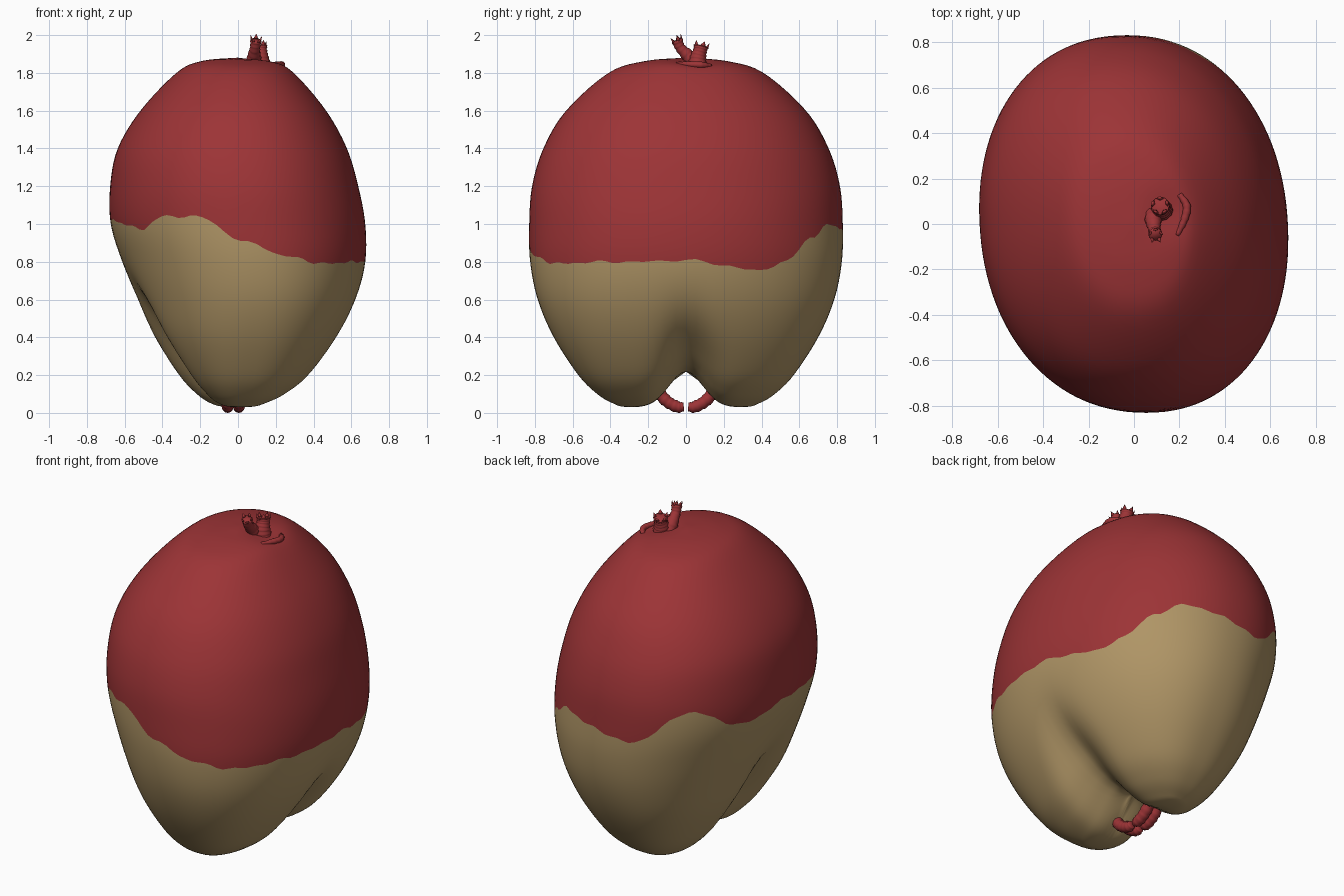
import bpy, bmesh, math
from mathutils import Vector

if "Cube" in bpy.data.objects:
    bpy.data.objects.remove(bpy.data.objects["Cube"])


def material(name, rgb):
    m = bpy.data.materials.new(name)
    m.diffuse_color = (*rgb, 1)
    m.use_nodes = True
    m.node_tree.nodes["Principled BSDF"].inputs["Base Color"].default_value = m.diffuse_color
    return m


RED = material("deep red", (0.335, 0.034, 0.037))
TAN = material("dull tan", (0.43, 0.30, 0.132))


def finish(bm, name, mats):
    bmesh.ops.recalc_face_normals(bm, faces=bm.faces)
    me = bpy.data.meshes.new(name)
    bm.to_mesh(me)
    bm.free()
    for m in mats:
        me.materials.append(m)
    for p in me.polygons:
        p.use_smooth = True
    ob = bpy.data.objects.new(name, me)
    bpy.context.collection.objects.link(ob)
    return ob


def catmull(pts, s):
    """Smooth interpolation through a list of vectors, s in index units."""
    n = len(pts) - 1
    i = min(int(s), n - 1)
    t = s - i
    p1, p2 = Vector(pts[i]), Vector(pts[i + 1])
    p0 = Vector(pts[i - 1]) if i else p1 * 2 - p2
    p3 = Vector(pts[i + 2]) if i + 2 <= n else p2 * 2 - p1
    return 0.5 * (2 * p1 + (p2 - p0) * t + (2 * p0 - 5 * p1 + 4 * p2 - p3) * t * t
                  + (3 * p1 - p0 - 3 * p2 + p3) * t ** 3)


# Body levels from top to bottom: height, centre x, half width x, half width y
LEVELS = [(1.882, 0, 0, 0), (1.862, -.005, .19, .22), (1.80, -.015, .31, .41),
          (1.6, -.025, .49, .635), (1.4, -.03, .605, .755), (1.2, -.02, .655, .815),
          (1.0, 0, .672, .83), (.8, .03, .642, .825), (.6, .045, .578, .785),
          (.4, .04, .485, .70), (.2, .03, .35, .57), (.1, .015, .245, .47),
          (.05, 0, .16, .385), (.03, 0, .09, .30), (.03, 0, 0, 0)]

# Colour border: azimuth in degrees, height
BORDER = [(0, .81), (14, .78), (26, .75), (38, .80), (52, .93), (65, 1.0), (82, .97),
          (102, .93), (129, 1.13), (157, .99), (180, 1.03), (205, 1.0), (217, .97), (232, 1.04),
          (250, 1.04), (270, .9), (285, .83), (305, .79), (330, .8), (345, .8), (360, .81)]


def border(az):
    for (a0, z0), (a1, z1) in zip(BORDER, BORDER[1:]):
        if az <= a1:
            t = (az - a0) / (a1 - a0)
            t = t * t * (3 - 2 * t)
            wobble = .005 * math.sin(math.radians(az * 31)) + .004 * math.sin(math.radians(az * 19))
            return z0 + (z1 - z0) * t + wobble


def border_param(z):
    lo, hi = 3.0, 11.0
    for _ in range(30):
        mid = (lo + hi) / 2
        if catmull(LEVELS, mid).x > z:
            lo = mid
        else:
            hi = mid
    return lo


def bell(v, w):
    return math.exp(-(v / w) ** 2)


def body_point(s, az):
    z, cx, a, b = catmull(LEVELS, s)
    c, d = math.cos(az), math.sin(az)
    low = max(0, 1 - z / .8) ** 1.5
    e = 2 / (2.12 + .5 * low)
    x = a * math.copysign(abs(c) ** e, c)
    y = b * math.copysign(abs(d) ** e, d)
    # creases on both sides, running down into the notch
    if x < 0:
        x *= 1 - .30 * bell(y + .12, .16) * bell(z - .2, .32)
    else:
        x *= 1 - .20 * bell(y - .07, .13) * bell(z - .12, .22)
    x += cx - .05 * y
    # notch between the two lobes
    z += .2 * bell(y, .125) * low
    # dimple round the stalks
    z -= .018 * bell(math.hypot(x - .15, y - .05), .1) * (z > 1.5)
    return Vector((x, y, z))


# Body: one ring of vertices follows the colour border
N, UP, DOWN = 120, 32, 36
bm = bmesh.new()
top = bm.verts.new(body_point(0, 0))
bottom = bm.verts.new(body_point(len(LEVELS) - 1, 0))
rings = [[] for _ in range(UP + DOWN - 1)]
for k in range(N):
    deg = 360 * k / N
    sb = border_param(border(deg))
    for j in range(1, UP + DOWN):
        s = sb * j / UP if j <= UP else sb + (len(LEVELS) - 1 - sb) * (j - UP) / DOWN
        rings[j - 1].append(bm.verts.new(body_point(s, math.radians(deg))))
for k in range(N):
    n = (k + 1) % N
    bm.faces.new((top, rings[0][k], rings[0][n]))
    bm.faces.new((bottom, rings[-1][n], rings[-1][k])).material_index = 1
    for j in range(len(rings) - 1):
        f = bm.faces.new((rings[j][k], rings[j + 1][k], rings[j + 1][n], rings[j][n]))
        f.material_index = int(j + 1 >= UP)
finish(bm, "fruit_body", [RED, TAN])


def tube(name, path, prongs=0, sides=12, steps=20):
    """Swept tube; path points are x, y, z, radius. Prongs make a crown at the end."""
    bm = bmesh.new()
    rows = []
    span = len(path) - 1
    for i in range(steps + 1):
        s = span * i / steps
        p = catmull(path, s)
        d = (catmull(path, min(s + .05, span)) - catmull(path, max(s - .05, 0))).to_3d().normalized()
        u = d.cross(Vector((1, 0, 0)) if abs(d.x) < .8 else Vector((0, 0, 1))).normalized()
        v = d.cross(u)
        r = p.w * (1 + .07 * math.sin(i * 2.1))
        rows.append([bm.verts.new(p.to_3d() + r * (math.cos(q) * u + math.sin(q) * v))
                     for q in (2 * math.pi * m / sides for m in range(sides))])
    for a, b in zip(rows, rows[1:]):
        for m in range(sides):
            n = (m + 1) % sides
            bm.faces.new((a[m], a[n], b[n], b[m]))
    bm.faces.new(rows[0])
    bm.faces.new(rows[-1])
    # pointed tips round the open end
    for m in range(prongs):
        q = 2 * math.pi * m / prongs
        out = math.cos(q) * u + math.sin(q) * v
        base = p.to_3d() + out * p.w * .75
        tip = base + d * .024 + out * .010
        side = d.cross(out)
        w = p.w * .5
        b3 = [bm.verts.new(base + o - d * .006) for o in (side * w, out * w * .5, -side * w, -out * w * .5)]
        t = bm.verts.new(tip)
        for i in range(4):
            bm.faces.new((b3[i], b3[(i + 1) % 4], t))
        bm.faces.new(b3)
    return finish(bm, name, [RED])


# Stalk crowns on top
tube("upright_stalk", [(.125, .06, 1.83, .050), (.12, .065, 1.88, .043),
                       (.118, .075, 1.92, .036), (.115, .08, 1.942, .040)], prongs=5)
tube("leaning_stalk", [(.09, .045, 1.83, .042), (.085, .02, 1.88, .037),
                       (.09, -.028, 1.93, .027), (.095, -.048, 1.973, .030)], prongs=5)
tube("torn_stalk_base", [(.20, .13, 1.836, .012), (.232, .08, 1.842, .017),
                         (.222, .02, 1.845, .016), (.19, -.05, 1.848, .010)])

# Root hooks curling in under the notch, two strands from each lobe
for side, label in ((-1, "front"), (1, "back")):
    for x, strand in ((-.055, "left"), (.005, "right")):
        tube(f"{label}_{strand}_root_hook",
             [(x, side * .17, .15, .030), (x, side * .125, .085, .032),
              (x, side * .085, .05, .031), (x, side * .04, .031, .030),
              (x, side * .012, .034, .022)])
